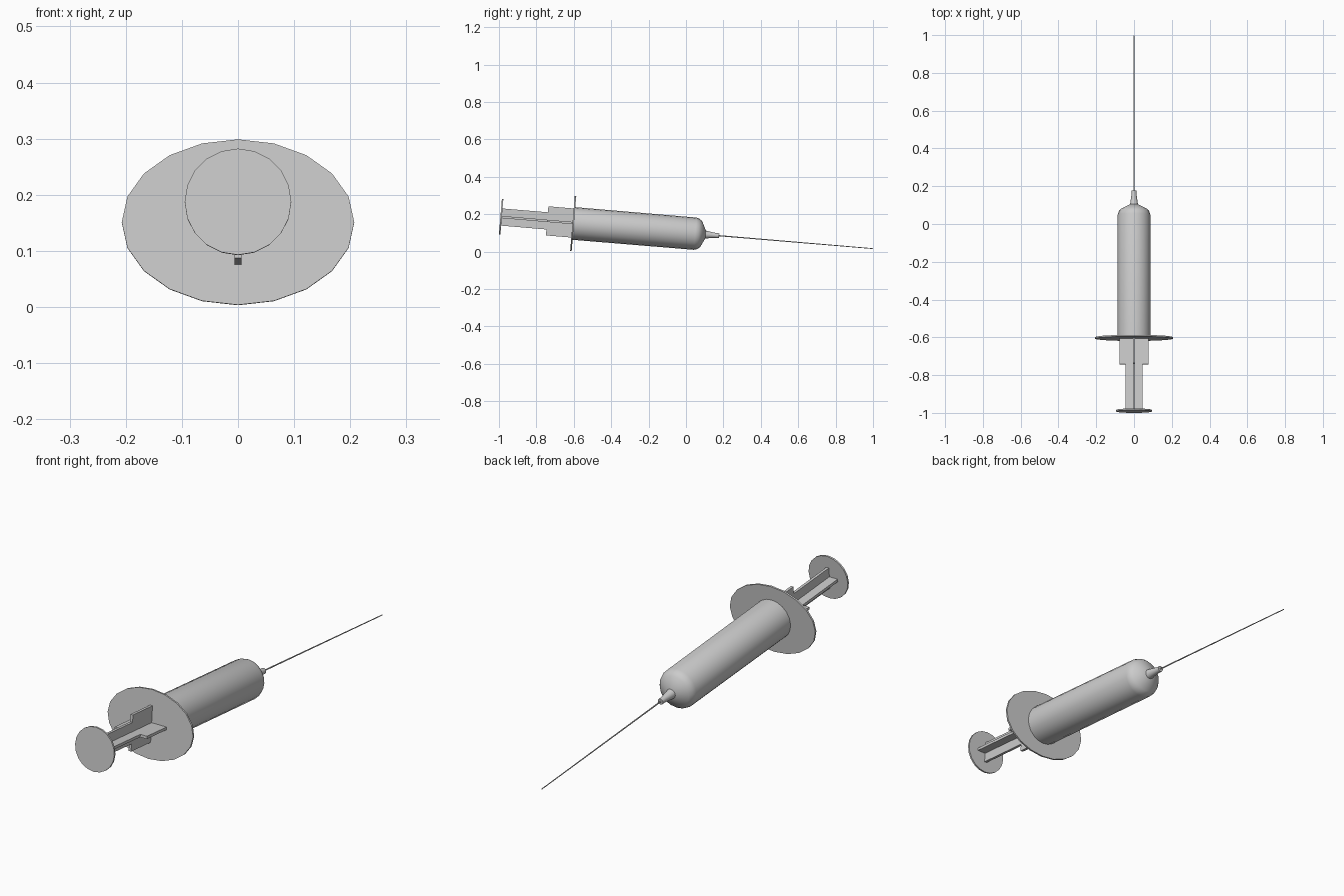
import bpy, bmesh
from math import radians, sin, cos, pi
from mathutils import Matrix

if "Cube" in bpy.data.objects:
    bpy.data.objects.remove(bpy.data.objects["Cube"])

# local frame: +Y runs along the syringe axis, origin at the finger flange
FRAME = Matrix.Translation((0, -0.603, 0.151)) @ Matrix.Rotation(radians(-4.8), 4, 'X')


def finish(name, bm, smooth=False):
    bmesh.ops.recalc_face_normals(bm, faces=bm.faces)
    bm.transform(FRAME)
    me = bpy.data.meshes.new(name)
    bm.to_mesh(me)
    bm.free()
    ob = bpy.data.objects.new(name, me)
    bpy.context.collection.objects.link(ob)
    if smooth:
        bpy.ops.object.select_all(action='DESELECT')
        ob.select_set(True)
        bpy.context.view_layer.objects.active = ob
        bpy.ops.object.shade_smooth_by_angle(angle=radians(30))
    return ob


def lathe(name, profile, sides=20, stretch=1.0, lift=0.0, smooth=False):
    """Revolve (distance, radius) pairs around the axis, capped at both ends."""
    bm = bmesh.new()
    rings = [[bm.verts.new((r * stretch * sin(2 * pi * i / sides), s,
                            r * cos(2 * pi * i / sides) + lift))
              for i in range(sides)] for s, r in profile]
    for a, b in zip(rings, rings[1:]):
        for i in range(sides):
            j = (i + 1) % sides
            bm.faces.new((a[i], a[j], b[j], b[i]))
    bm.faces.new(rings[0])
    bm.faces.new(rings[-1])
    return finish(name, bm, smooth)


def vane(name, upright):
    """Stepped flat rib of the plunger, lying flat or standing upright."""
    half = [(-0.386, 0.046), (-0.14, 0.046), (-0.14, 0.078), (0.05, 0.078)]
    outline = half + [(s, -w) for s, w in reversed(half)]
    bm = bmesh.new()
    face = bm.faces.new([bm.verts.new((w, s, -0.006)) for s, w in outline])
    ext = bmesh.ops.extrude_face_region(bm, geom=[face])
    verts = [v for v in ext['geom'] if isinstance(v, bmesh.types.BMVert)]
    bmesh.ops.translate(bm, verts=verts, vec=(0, 0, 0.012))
    if upright:
        bm.transform(Matrix.Rotation(radians(90), 4, 'Y'))
    bm.transform(Matrix.Translation((0, 0, 0.002)))
    return finish(name, bm)


# barrel with rounded shoulder
lathe("barrel", [(0, 0.0875), (0.655, 0.0865), (0.672, 0.081), (0.686, 0.07),
                 (0.71, 0.022)], smooth=True)
# nozzle that holds the needle
lathe("nozzle", [(0.70, 0.024), (0.716, 0.02), (0.76, 0.0135), (0.783, 0.0125)],
      smooth=True)
lathe("needle", [(0.77, 0.003), (1.607, 0.002)], sides=8, smooth=True)

# oval finger flange
lathe("finger_flange", [(-0.004, 0.148), (0.004, 0.148)], stretch=1.4)

# plunger: crossed ribs and thumb disc
vane("plunger_rib_flat", False)
vane("plunger_rib_upright", True)
lathe("thumb_disc", [(-0.391, 0.095), (-0.383, 0.095)], lift=0.004)
